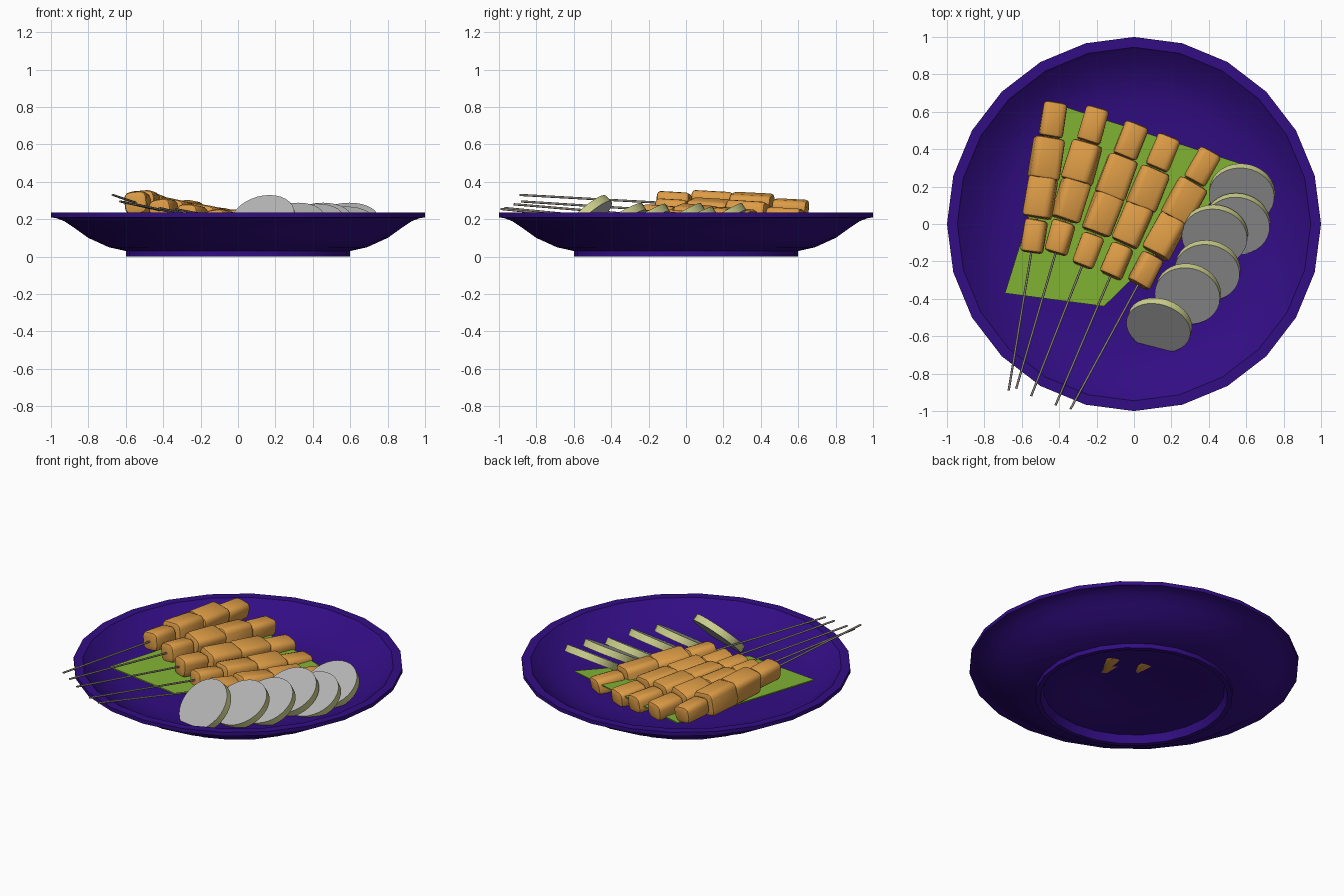
import bpy, bmesh, math, random
from mathutils import Vector, Matrix

if "Cube" in bpy.data.objects:
    bpy.data.objects.remove(bpy.data.objects["Cube"])

random.seed(4)


def material(name, color):
    m = bpy.data.materials.new(name)
    m.diffuse_color = (*color, 1)
    m.use_nodes = True
    m.node_tree.nodes["Principled BSDF"].inputs["Base Color"].default_value = m.diffuse_color
    return m


PURPLE = material("purple_glaze", (0.032, 0.004, 0.23))
GREEN = material("leaf_green", (0.22, 0.456, 0.034))
MEAT = material("grilled_meat", (0.716, 0.33, 0.061))
WOOD = material("stick_grey", (0.27, 0.24, 0.20))
FLESH = material("slice_grey", (0.46, 0.46, 0.46))
RIND = material("slice_rind", (0.62, 0.64, 0.27))


def make_object(name, bm, mats, smooth=None):
    bmesh.ops.recalc_face_normals(bm, faces=bm.faces)
    mesh = bpy.data.meshes.new(name)
    bm.to_mesh(mesh)
    bm.free()
    for m in mats:
        mesh.materials.append(m)
    ob = bpy.data.objects.new(name, mesh)
    bpy.context.collection.objects.link(ob)
    if smooth:
        bpy.context.view_layer.objects.active = ob
        ob.select_set(True)
        bpy.ops.object.shade_smooth_by_angle(angle=math.radians(smooth))
        ob.select_set(False)
    return ob


# Plate: lathed profile, underside first, then rim and inside
profile = [(0, .07), (.27, .07), (.29, .064), (.55, .05), (.57, 0), (.6, 0),
           (.6, .03), (.69, .05), (.8, .1), (.87, .15), (.93, .19), (.97, .205),
           (1, .21), (1, .235), (.945, .235), (.935, .225), (.87, .18),
           (.8, .135), (.7, .105), (.6, .09), (.3, .085), (0, .085)]
bm = bmesh.new()
verts = [bm.verts.new((r, 0, z)) for r, z in profile]
edges = [bm.edges.new(p) for p in zip(verts, verts[1:])]
bmesh.ops.spin(bm, geom=verts + edges, axis=(0, 0, 1), cent=(0, 0, 0),
               steps=24, angle=math.tau, use_duplicate=False)
bmesh.ops.remove_doubles(bm, verts=bm.verts, dist=1e-4)
make_object("plate", bm, [PURPLE], 35)

# Leaf: thin four-cornered sheet under the skewers
bm = bmesh.new()
corners = [(-.38, .63, .17), (-.69, -.37, .16), (-.16, -.44, .15), (.61, .31, .13)]
low = [bm.verts.new(c) for c in corners]
top = [bm.verts.new((x, y, z + .008)) for x, y, z in corners]
bm.faces.new(low)
bm.faces.new(top)
for i in range(4):
    j = (i + 1) % 4
    bm.faces.new((low[i], low[j], top[j], top[i]))
make_object("leaf", bm, [GREEN])

# Skewers: (handle tip, centre of the farthest chunk)
skewers = [((-.67, -.89, .33), (-.433, .556, .25)),
           ((-.63, -.88, .295), (-.22, .53, .205)),
           ((-.55, -.92, .28), (-.016, .444, .165)),
           ((-.42, -.97, .26), (.155, .38, .13)),
           ((-.34, -.99, .255), (.364, .305, .122))]
chunks = [(.13, .19, .11), (.165, .225, .15), (.155, .225, .15), (.125, .18, .12)]
for n, (tip, far) in enumerate(skewers, 1):
    tip, far = Vector(tip), Vector(far)
    d = (far - tip).normalized()
    rot = d.to_track_quat('Y', 'Z').to_matrix().to_4x4()
    # stick
    length = (far - tip).length
    bm = bmesh.new()
    bmesh.ops.create_cone(bm, cap_ends=True, segments=8, radius1=.006, radius2=.006,
                          depth=length)
    mat = (Matrix.Translation((tip + far) / 2) @ rot
           @ Matrix.Rotation(math.pi / 2, 4, 'X'))
    bm.transform(mat)
    make_object(f"stick_{n}", bm, [WOOD], 50)
    # meat chunks, from the far end back toward the handle
    for k, size in enumerate(chunks):
        bm = bmesh.new()
        bmesh.ops.create_cube(bm, size=1)
        bm.transform(Matrix.Diagonal((*size, 1)))
        for v in bm.verts:   # slightly narrower ends, irregular cut
            v.co.x *= random.uniform(.92, 1.04)
            v.co.y *= random.uniform(.95, 1.02)
        bmesh.ops.bevel(bm, geom=[e for e in bm.edges
                                  if abs((e.verts[0].co - e.verts[1].co).y) > .1],
                        offset=.035, segments=3, profile=.5, affect='EDGES')
        bmesh.ops.bevel(bm, geom=[e for e in bm.edges
                                  if abs((e.verts[0].co - e.verts[1].co).y) < .04
                                  and min(abs(v.co.y) for v in e.verts) > .07],
                        offset=.018, segments=2, profile=.5, affect='EDGES')
        roll = Matrix.Rotation(random.uniform(-.2, .2), 4, 'Y')
        bm.transform(Matrix.Translation(far - d * .21 * k) @ rot @ roll)
        make_object(f"meat_{n}_{k + 1}", bm, [MEAT], 35)

# Vegetable slices: (face centre, lean from flat in degrees, heading in degrees)
slices = [((.575, .15, .195), 32, -8), ((.55, -.01, .18), 30, -10),
          ((.43, -.07, .195), 32, -10), ((.39, -.26, .19), 32, -12),
          ((.285, -.385, .195), 32, -14), ((.13, -.555, .205), 45, -18)]
for n, (c, lean, head) in enumerate(slices, 1):
    bm = bmesh.new()
    bmesh.ops.create_cone(bm, cap_ends=True, segments=32, radius1=.176, radius2=.176,
                          depth=.045)
    for f in bm.faces:
        f.material_index = 0 if abs(f.normal.z) > .5 else 1
    bm.transform(Matrix.Translation(c)
                 @ Matrix.Rotation(math.radians(head), 4, 'Z')
                 @ Matrix.Rotation(math.radians(lean), 4, 'X')
                 @ Matrix.Translation((0, 0, -.0225)))
    make_object(f"slice_{n}", bm, [FLESH, RIND], 35)
